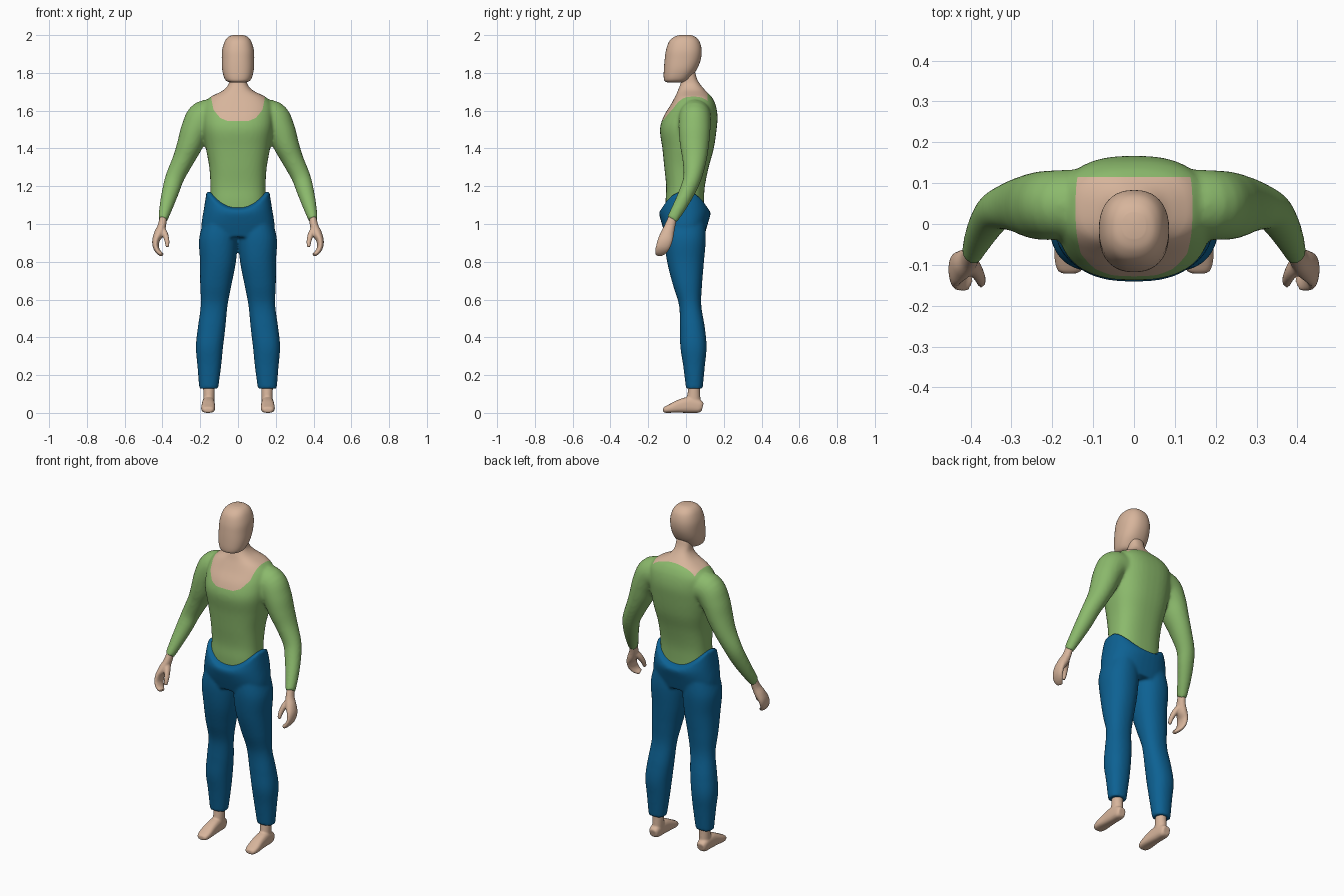
import bpy, bmesh, math
from mathutils import Vector

if "Cube" in bpy.data.objects:
    bpy.data.objects.remove(bpy.data.objects["Cube"])


def material(name, rgb):
    m = bpy.data.materials.new(name)
    m.diffuse_color = (*rgb, 1)
    m.use_nodes = True
    m.node_tree.nodes["Principled BSDF"].inputs["Base Color"].default_value = m.diffuse_color
    return m


SKIN = material("skin", (0.68, 0.46, 0.33))
GREEN = material("shirt green", (0.26, 0.49, 0.15))
BLUE = material("trouser blue", (0.004, 0.12, 0.29))


def slice_ring(x, y0, y1, z, half_width, sag=0.0):
    """Horizontal section given by its front and back limits."""
    return (x, (y0 + y1) / 2, z, half_width, (y1 - y0) / 2, sag)


def catmull(rings, steps=5):
    out = []
    for i in range(len(rings) - 1):
        p0, p1, p2, p3 = (rings[min(max(i + k, 0), len(rings) - 1)] for k in (-1, 0, 1, 2))
        for s in range(steps):
            t = s / steps
            out.append(tuple(0.5 * (2 * b + (c - a) * t + (2 * a - 5 * b + 4 * c - d) * t * t
                                    + (3 * b - a - 3 * c + d) * t ** 3)
                             for a, b, c, d in zip(p0, p1, p2, p3)))
    return out + [rings[-1]]


def loft(bm, rings, upright=False, ref=(0, 1, 0), power=2.0, mirror=False, segs=40):
    """Closed tube through rings of (x, y, z, radius u, radius v, rim sag)."""
    rings = catmull([tuple(r) + (0.0,) * (6 - len(r)) for r in rings])
    centres = [Vector(r[:3]) for r in rings]
    for side in ((1, -1) if mirror else (1,)):
        loops, caps = [], []
        for i, (x, y, z, ru, rv, sag) in enumerate(rings):
            t = centres[min(i + 1, len(rings) - 1)] - centres[max(i - 1, 0)]
            t = Vector((0, 0, 1)) if upright else t.normalized()
            v = Vector(ref)
            v = (v - t * v.dot(t)).normalized()
            u = v.cross(t)
            loop = []
            for k in range(segs):
                a = 2 * math.pi * k / segs
                c, s = math.cos(a), math.sin(a)
                p = (centres[i] + u * ru * math.copysign(abs(c) ** (2 / power), c)
                     + v * rv * math.copysign(abs(s) ** (2 / power), s))
                p.z -= sag * s * s
                loop.append(bm.verts.new((p.x * side, p.y, p.z)))
            loops.append(loop)
            if i in (0, len(rings) - 1):
                caps.append((loop, bm.verts.new((x * side, y, z - sag / 2))))
        for a, b in zip(loops, loops[1:]):
            for k in range(segs):
                n = (k + 1) % segs
                bm.faces.new((a[k], a[n], b[n], b[k]))
        for loop, mid in caps:
            for k in range(segs):
                bm.faces.new((loop[k], loop[(k + 1) % segs], mid))


def finish(name, bm, mats, voxel=None, smooth=0):
    """Fuse the lofts of a part into one smooth skin."""
    bmesh.ops.recalc_face_normals(bm, faces=bm.faces)
    mesh = bpy.data.meshes.new(name)
    bm.to_mesh(mesh)
    bm.free()
    ob = bpy.data.objects.new(name, mesh)
    bpy.context.collection.objects.link(ob)
    if voxel:
        r = ob.modifiers.new("fuse", 'REMESH')
        r.mode, r.voxel_size = 'VOXEL', voxel
        s = ob.modifiers.new("relax", 'SMOOTH')
        s.factor, s.iterations = 0.5, smooth
        dg = bpy.context.evaluated_depsgraph_get()
        fused = bpy.data.meshes.new_from_object(ob.evaluated_get(dg))
        ob.modifiers.clear()
        ob.data = fused
        fused.name = name
    ob.data.materials.clear()
    for m in mats:
        ob.data.materials.append(m)
    ob.data.polygons.foreach_set("use_smooth", [True] * len(ob.data.polygons))
    return ob


# Head
bm = bmesh.new()
loft(bm, [slice_ring(0, *r) for r in (
    (-.10, -.01, 1.75, .04), (-.114, .01, 1.758, .062), (-.118, .03, 1.78, .075),
    (-.117, .058, 1.82, .084), (-.113, .078, 1.87, .086), (-.106, .083, 1.92, .084),
    (-.09, .072, 1.965, .071), (-.064, .05, 1.99, .052), (-.035, .028, 2.0, .028))],
    upright=True, power=2.3)
finish("head", bm, [SKIN])

# Torso, neck and sleeves
bm = bmesh.new()
loft(bm, [slice_ring(0, *r) for r in (
    (-.105, .095, 1.02, .148), (-.108, .095, 1.12, .147), (-.105, .10, 1.20, .146),
    (-.115, .12, 1.30, .152), (-.125, .147, 1.40, .17), (-.138, .162, 1.50, .186),
    (-.118, .167, 1.57, .188), (-.082, .157, 1.63, .182), (-.06, .138, 1.67, .15),
    (-.05, .12, 1.69, .112), (-.042, .10, 1.71, .075), (-.03, .075, 1.74, .05),
    (-.025, .058, 1.77, .045), (-.03, .048, 1.81, .043))],
    upright=True, power=2.5)
loft(bm, [(.10, .05, 1.57, .085, .085), (.18, .047, 1.563, .09, .085),
          (.225, .045, 1.50, .077, .084), (.255, .045, 1.42, .068, .077),
          (.29, .045, 1.34, .057, .064), (.333, .035, 1.25, .05, .049),
          (.355, .01, 1.18, .046, .043), (.378, -.03, 1.10, .037, .037),
          (.398, -.075, 1.022, .025, .03)], mirror=True)
shirt = finish("shirt_and_neck", bm, [GREEN, SKIN], 0.008, 8)

# Neckline: cut the surface along a scooped outline and colour the inside
outline = [(.055, 1.545), (.095, 1.562), (.13, 1.605), (.148, 1.70)]
planes = [(Vector((0, 0, 1.545)), Vector((0, 0, 1))), (Vector((0, .115, 0)), Vector((0, -1, 0)))]
for (x0, z0), (x1, z1) in zip(outline, outline[1:]):
    for s in (1, -1):
        planes.append((Vector((s * x0, 0, z0)), Vector((-s * (z1 - z0), 0, x1 - x0)).normalized()))
bm = bmesh.new()
bm.from_mesh(shirt.data)
for co, no in planes:
    upper = [f for f in bm.faces if f.calc_center_median().z > 1.5]
    geom = list({e for f in upper for e in (*f.verts, *f.edges)}) + upper
    bmesh.ops.bisect_plane(bm, geom=geom, plane_co=co, plane_no=no, dist=1e-5)
for f in bm.faces:
    c = f.calc_center_median()
    f.material_index = int(all((c - co).dot(no) > 0 for co, no in planes))
    f.smooth = True
bm.to_mesh(shirt.data)
bm.free()

# Trousers: hips with a dipped waistband, two legs
bm = bmesh.new()
loft(bm, [slice_ring(0, *r) for r in (
    (-.105, .095, .93, .19), (-.128, .115, 1.0, .193), (-.142, .13, 1.085, .18, .03),
    (-.135, .122, 1.175, .166, .10))], upright=True, power=2.4)
loft(bm, [slice_ring(*r) for r in (
    (.155, 0, .088, .128, .05), (.152, -.015, .10, .25, .063), (.151, -.03, .109, .35, .072),
    (.14, -.032, .10, .45, .073), (.126, -.037, .081, .57, .071), (.117, -.07, .085, .68, .083),
    (.106, -.10, .095, .80, .095), (.104, -.115, .105, .92, .102), (.095, -.11, .10, 1.02, .085))],
    upright=True, power=2.2, mirror=True)
finish("trousers", bm, [BLUE], 0.008, 6)

# Hands: curled mitten and thumb
bm = bmesh.new()
loft(bm, [(.395, -.068, 1.04, .019, .023), (.403, -.085, .99, .022, .028),
          (.418, -.098, .95, .026, .035), (.434, -.11, .915, .02, .039),
          (.435, -.122, .88, .016, .037), (.422, -.135, .853, .013, .031),
          (.402, -.145, .837, .011, .02)], mirror=True)
loft(bm, [(.403, -.09, .975, .018, .022), (.386, -.115, .945, .016, .018),
          (.376, -.135, .91, .013, .014), (.374, -.147, .878, .009, .01)], mirror=True)
finish("hands", bm, [SKIN], 0.005, 3)

# Feet: sole-to-instep wedge and ankle
bm = bmesh.new()
loft(bm, [(.157, .088, .03, .022, .022), (.157, .07, .034, .03, .034),
          (.157, .02, .042, .033, .042), (.157, -.03, .036, .035, .036),
          (.158, -.08, .024, .037, .024), (.158, -.112, .016, .03, .016),
          (.158, -.121, .015, .018, .01)], ref=(0, 0, 1), power=2.7, mirror=True)
loft(bm, [slice_ring(*r) for r in (
    (.156, -.005, .08, .03, .03), (.154, .005, .076, .08, .03), (.154, .016, .073, .16, .031))],
    upright=True, mirror=True)
finish("feet", bm, [SKIN], 0.005, 4)
